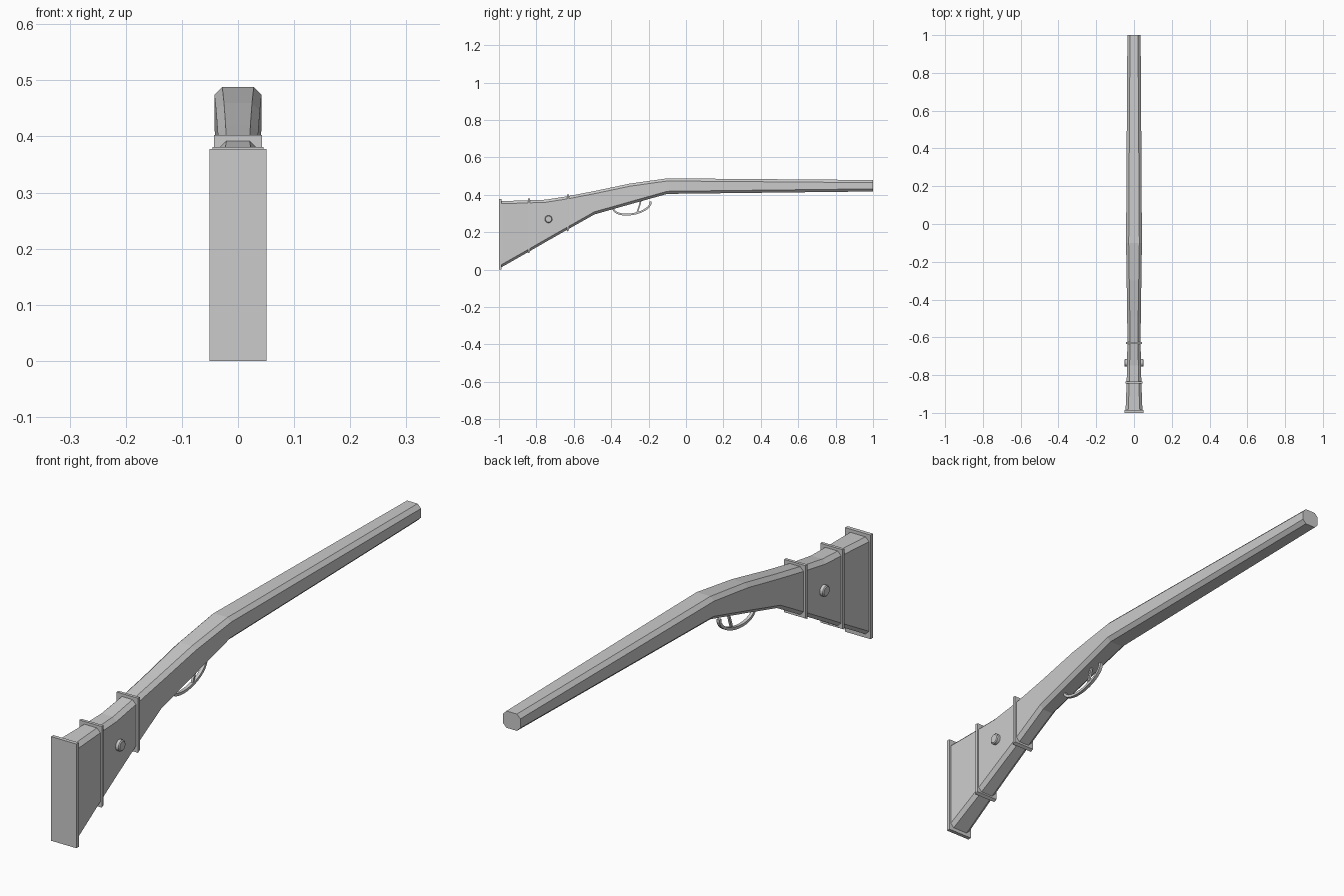
import bpy, bmesh, math
from mathutils import Vector

if "Cube" in bpy.data.objects:
    bpy.data.objects.remove(bpy.data.objects["Cube"])

grey = bpy.data.materials.new("grey")
grey.diffuse_color = (0.6, 0.6, 0.6, 1)
grey.use_nodes = True
grey.node_tree.nodes["Principled BSDF"].inputs["Base Color"].default_value = grey.diffuse_color


def finish(bm, name):
    bmesh.ops.recalc_face_normals(bm, faces=bm.faces)
    me = bpy.data.meshes.new(name)
    bm.to_mesh(me)
    bm.free()
    me.materials.append(grey)
    ob = bpy.data.objects.new(name, me)
    bpy.context.collection.objects.link(ob)
    return ob


def loft(name, rings):
    # Skin consecutive rings of points and cap both ends
    bm = bmesh.new()
    vs = [[bm.verts.new(p) for p in r] for r in rings]
    n = len(vs[0])
    for a, b in zip(vs, vs[1:]):
        for i in range(n):
            j = (i + 1) % n
            bm.faces.new((a[i], a[j], b[j], b[i]))
    bm.faces.new(vs[0])
    bm.faces.new(vs[-1])
    return finish(bm, name)


def section(y, lo, hi, w, c=0.014):
    # Chamfered rectangle across the body
    half = [(w - c, lo), (w, lo + c), (w, hi - c), (w - c, hi)]
    pts = half + [(-x, z) for x, z in reversed(half)]
    return [(x, y, z) for x, z in pts]


# Body: y, bottom, top, half width
stations = [(-0.995, 0.008, 0.366, 0.045), (-0.84, 0.096, 0.371, 0.039),
            (-0.75, 0.148, 0.374, 0.037), (-0.63, 0.216, 0.393, 0.035),
            (-0.49, 0.295, 0.42, 0.036), (-0.30, 0.349, 0.460, 0.039),
            (-0.10, 0.405, 0.488, 0.042), (0.40, 0.411, 0.484, 0.039),
            (1.0, 0.418, 0.479, 0.035)]
loft("body", [section(*s) for s in stations])


def slab(name, y, lo, hi, w, t, slope=0.58):
    # Rectangular plate whose underside follows the sloping belly
    rings = []
    for s in (-1, 1):
        b = lo + s * t / 2 * slope
        yy = y + s * t / 2
        rings.append([(-w, yy, b), (w, yy, b), (w, yy, hi), (-w, yy, hi)])
    loft(name, rings)


slab("butt_plate", -0.993, 0.0, 0.378, 0.051, 0.014, 0)
slab("rear_band", -0.84, 0.09, 0.381, 0.045, 0.011)
slab("front_band", -0.63, 0.208, 0.403, 0.043, 0.011)


def disc_rings(profile, y, z, side, n=20):
    return [[(side * x, y + r * math.cos(2 * math.pi * i / n),
              z + r * math.sin(2 * math.pi * i / n)) for i in range(n)]
            for x, r in profile]


# Round studs on both cheeks
for side, label in ((1, "right"), (-1, "left")):
    loft("stud_" + label, disc_rings(
        [(0.03, 0.02), (0.048, 0.02), (0.051, 0.016)], -0.735, 0.27, side))


def rod(name, path, w, t):
    # Square bar swept along a path in the side plane
    rings = []
    for i, p in enumerate(path):
        a, b = path[max(i - 1, 0)], path[min(i + 1, len(path) - 1)]
        d = (Vector(b) - Vector(a)).normalized()
        n = Vector((-d.y, d.x)) * t
        rings.append([(sx * w, p[0] + sn * n.x, p[1] + sn * n.y)
                      for sx, sn in ((-1, -1), (1, -1), (1, 1), (-1, 1))])
    return loft(name, rings)


# Trigger guard: half ellipse tilted along the belly
tilt = 0.19
guard = []
for i in range(17):
    a = math.pi + math.pi * i / 16
    u, v = 0.102 * math.cos(a), 0.048 * math.sin(a)
    guard.append((-0.289 + u * math.cos(tilt) - v * math.sin(tilt),
                  0.345 + u * math.sin(tilt) + v * math.cos(tilt)))
rod("trigger_guard", guard, 0.006, 0.005)

# Trigger
rod("trigger", [(-0.24, 0.375), (-0.248, 0.345), (-0.261, 0.306)], 0.004, 0.004)
